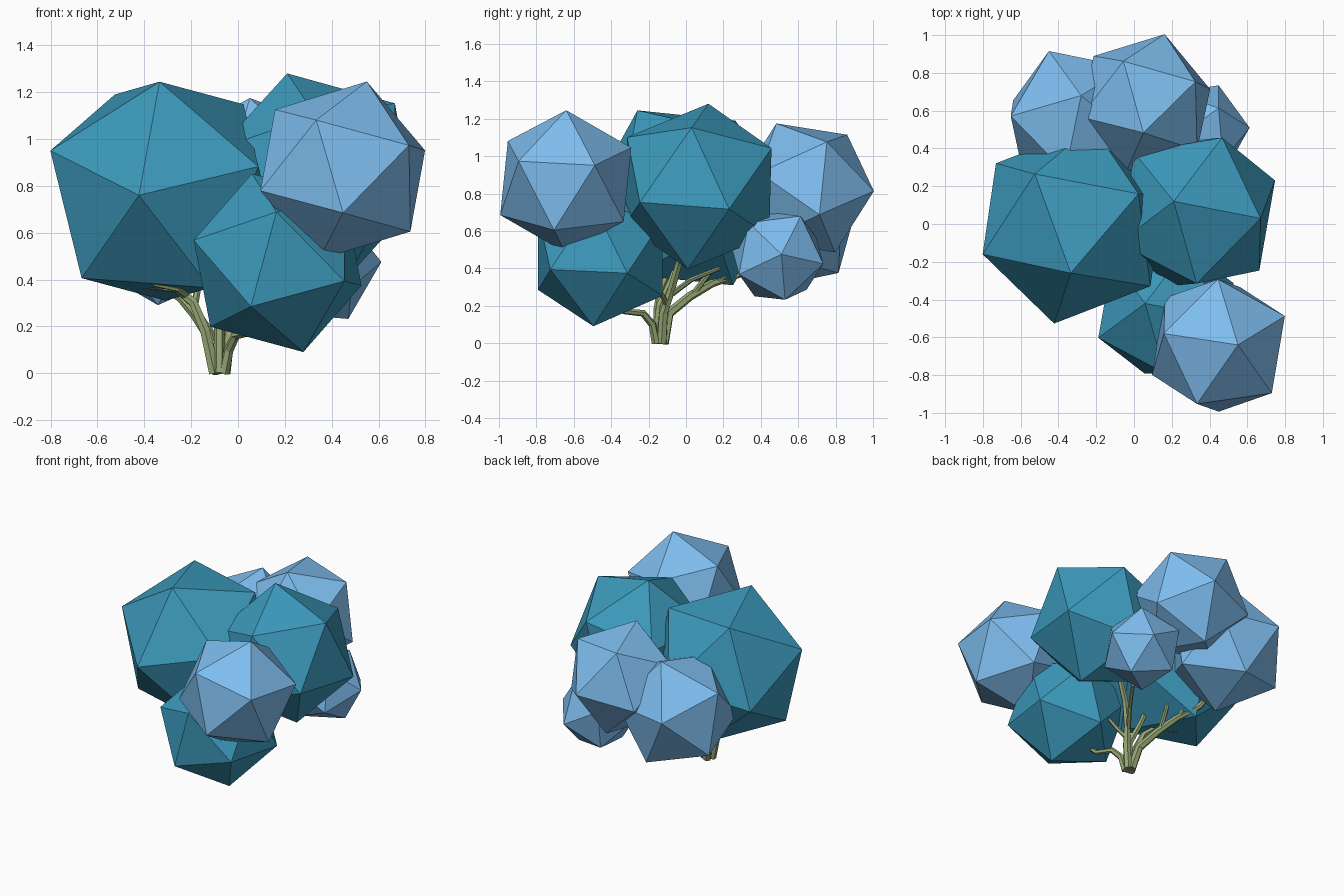
import bpy, bmesh
from mathutils import Vector, Matrix

if "Cube" in bpy.data.objects:
    bpy.data.objects.remove(bpy.data.objects["Cube"])


def material(name, rgb):
    m = bpy.data.materials.new(name)
    m.diffuse_color = (*rgb, 1)
    m.use_nodes = True
    m.node_tree.nodes["Principled BSDF"].inputs["Base Color"].default_value = m.diffuse_color
    return m


TEAL = material("teal_leaves", (0.045, 0.32, 0.50))
BLUE = material("light_blue_leaves", (0.21, 0.51, 0.86))
BARK = material("bark", (0.31, 0.39, 0.18))


# Leaf clump: a flat icosahedron turned so that one corner lies at p
# and a neighbouring corner points towards q
def clump(name, mat, r, c, p, q):
    c, p, q = Vector(c), Vector(p), Vector(q)
    z = (p - c).normalized()
    x = q - c
    x = (x - z * x.dot(z)).normalized()
    rot = Matrix((x, z.cross(x), z)).transposed().to_4x4()
    bm = bmesh.new()
    bmesh.ops.create_icosphere(bm, subdivisions=1, radius=r,
                               matrix=Matrix.Translation(c) @ rot)
    me = bpy.data.meshes.new(name)
    bm.to_mesh(me)
    bm.free()
    me.materials.append(mat)
    ob = bpy.data.objects.new(name, me)
    bpy.context.collection.objects.link(ob)


clump("leaves_left", TEAL, .533, (-.322, -.004, .777), (-.335, -.26, 1.245), (-.8, -.16, .95))
clump("leaves_right", TEAL, .462, (.333, .065, .838), (.21, .12, 1.28), (.67, .03, 1.155))
clump("leaves_front_low", TEAL, .398, (.169, -.458, .471), (.055, -.79, .285), (.165, -.79, .69))
clump("leaves_front_right", BLUE, .394, (.447, -.643, .865), (.55, -.64, 1.245), (.335, -.95, 1.08))
clump("leaves_back", BLUE, .379, (.06, .64, .83), (.05, .485, 1.17), (.33, .76, 1.07))
clump("leaves_back_left", BLUE, .402, (-.311, .545, .668), (-.28, .68, 1.045), (-.45, .915, .74))
clump("leaves_back_right", BLUE, .268, (.345, .49, .465), (.61, .51, .475), (.46, .62, .69))


# Branch: tapered low-poly tube through a few points
def branch(name, pts, r0, r1):
    cu = bpy.data.curves.new(name, 'CURVE')
    cu.dimensions = '3D'
    cu.bevel_depth = 1
    cu.bevel_resolution = 1
    cu.use_fill_caps = True
    sp = cu.splines.new('POLY')
    sp.points.add(len(pts) - 1)
    for i, co in enumerate(pts):
        sp.points[i].co = (*co, 1)
        sp.points[i].radius = r0 + (r1 - r0) * i / (len(pts) - 1)
    cu.materials.append(BARK)
    ob = bpy.data.objects.new(name, cu)
    bpy.context.collection.objects.link(ob)
    bpy.ops.object.select_all(action='DESELECT')
    ob.select_set(True)
    bpy.context.view_layer.objects.active = ob
    bpy.ops.object.convert(target='MESH')
    for f in ob.data.polygons:
        f.use_smooth = False


# Main stems spreading from the base
branch("stem_back_left", [(-.08, -.12, 0), (-.12, -.09, .16), (-.18, .02, .25),
                          (-.24, .14, .32), (-.31, .29, .37), (-.34, .4, .45)], .03, .016)
branch("stem_left", [(-.1, -.15, 0), (-.14, -.15, .18), (-.19, -.13, .3),
                     (-.26, -.1, .36), (-.42, -.06, .38)], .027, .016)
branch("stem_right", [(-.06, -.13, 0), (-.04, -.12, .16), (-.01, -.08, .28),
                      (.04, -.04, .42), (.12, 0, .55)], .028, .018)
branch("stem_front", [(-.06, -.16, 0), (-.04, -.18, .1), (-.01, -.23, .16),
                      (.04, -.33, .17), (.1, -.4, .25)], .024, .014)
branch("stem_middle", [(-.08, -.16, 0), (-.08, -.14, .2), (-.12, -.08, .33),
                       (-.15, -.04, .45)], .026, .015)

# Side twigs
branch("twig_1", [(-.19, .04, .265), (-.17, .12, .37), (-.16, .17, .46)], .017, .011)
branch("twig_2", [(-.25, .17, .33), (-.24, .23, .38), (-.23, .27, .46)], .015, .01)
branch("twig_3", [(-.22, -.12, .33), (-.26, -.17, .36), (-.36, -.2, .38)], .015, .01)
branch("twig_4", [(-.03, -.1, .2), (.03, -.13, .26), (.08, -.18, .36)], .016, .011)
branch("twig_5", [(-.02, -.08, .26), (.06, .03, .34), (.16, .18, .4)], .016, .011)
